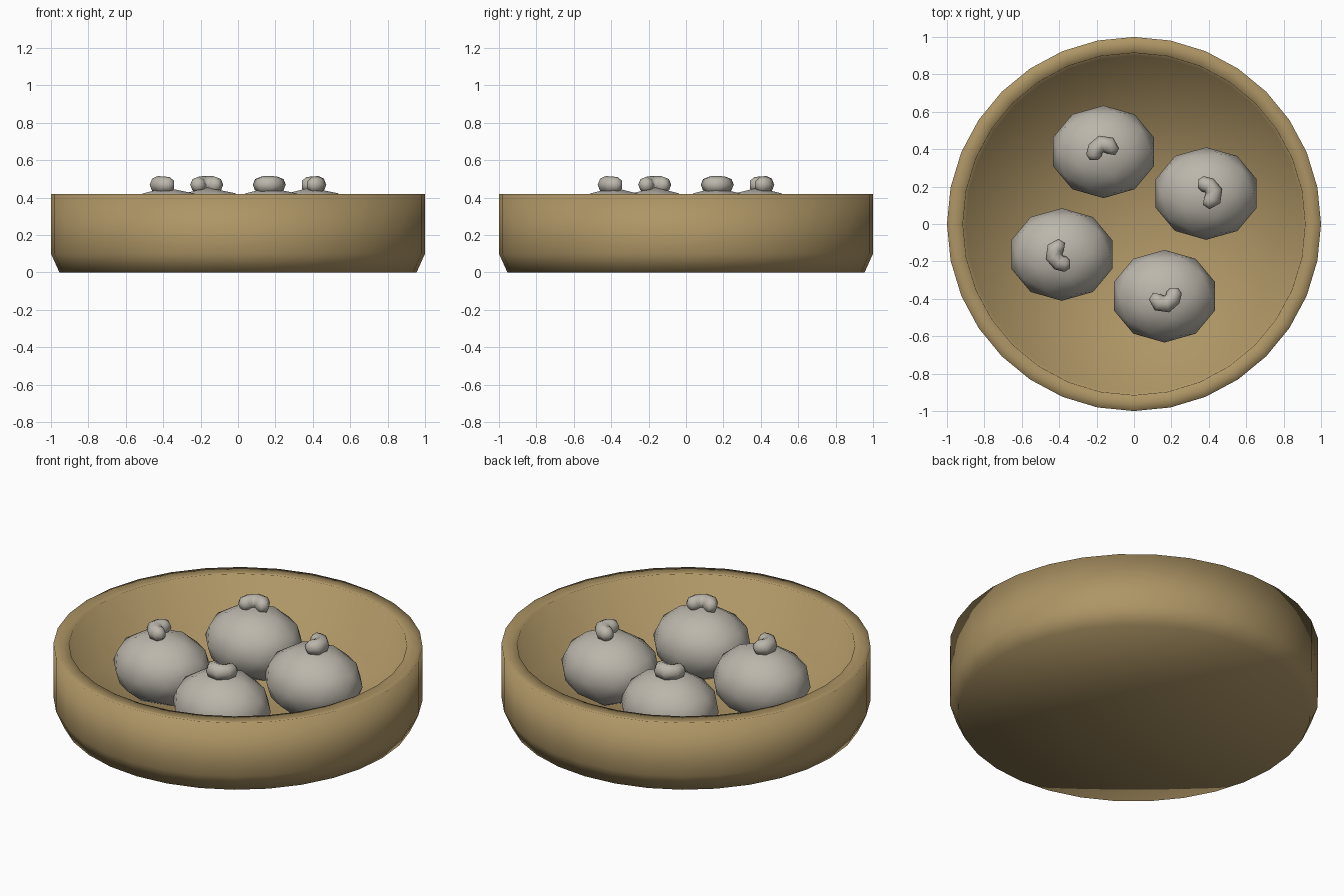
import bpy, bmesh, math
from mathutils import Vector, Matrix

if "Cube" in bpy.data.objects:
    bpy.data.objects.remove(bpy.data.objects["Cube"])


def material(name, rgb):
    m = bpy.data.materials.new(name)
    m.diffuse_color = (*rgb, 1)
    m.use_nodes = True
    m.node_tree.nodes["Principled BSDF"].inputs["Base Color"].default_value = m.diffuse_color
    return m


def finish(bm, name, mat):
    bmesh.ops.recalc_face_normals(bm, faces=bm.faces)
    for f in bm.faces:
        f.smooth = True
    mesh = bpy.data.meshes.new(name)
    bm.to_mesh(mesh)
    bm.free()
    mesh.materials.append(mat)
    ob = bpy.data.objects.new(name, mesh)
    bpy.context.collection.objects.link(ob)
    return ob


bamboo = material("bamboo", (0.42, 0.30, 0.13))
dough = material("dough", (0.50, 0.47, 0.41))

# steamer basket: lathed profile with a shallow groove in the rim
profile = [(0, 0), (0.955, 0), (1.0, 0.1), (1.0, 0.42), (0.957, 0.41),
           (0.915, 0.42), (0.90, 0.075), (0, 0.075)]
bm = bmesh.new()
pts = [bm.verts.new((r, 0, z)) for r, z in profile]
edges = [bm.edges.new(p) for p in zip(pts, pts[1:])]
bmesh.ops.spin(bm, geom=pts + edges, cent=(0, 0, 0), axis=(0, 0, 1),
               angle=2 * math.pi, steps=32, use_duplicate=False)
bmesh.ops.remove_doubles(bm, verts=bm.verts, dist=1e-4)
finish(bm, "steamer_basket", bamboo)


def bun(name, x, y):
    bm = bmesh.new()
    bmesh.ops.create_icosphere(bm, subdivisions=2, radius=1)
    bmesh.ops.scale(bm, vec=(0.284, 0.2475, 0.203), verts=bm.verts)
    ob = finish(bm, name, dough)
    ob.location = (x, y, 0.25)


def knot(name, x, y, turn, sides=8):
    # curled pinch of dough: tapered tube along a C-shaped path
    path = [(-0.052, -0.045, 0.020), (-0.052, -0.020, 0.041), (-0.044, 0.015, 0.043),
            (-0.012, 0.042, 0.046), (0.028, 0.036, 0.046), (0.044, 0.008, 0.041),
            (0.040, -0.014, 0.020)]
    bm = bmesh.new()
    rings = []
    for i, (px, py, r) in enumerate(path):
        a, b = path[max(i - 1, 0)], path[min(i + 1, len(path) - 1)]
        side = Vector((a[1] - b[1], b[0] - a[0], 0)).normalized()
        ring = []
        for k in range(sides):
            t = 2 * math.pi * k / sides
            p = Vector((px, py, 0)) + side * (r * math.cos(t))
            p.z = r * 1.03 * math.sin(t)
            ring.append(bm.verts.new(p))
        rings.append(ring)
    for a, b in zip(rings, rings[1:]):
        for k in range(sides):
            n = (k + 1) % sides
            bm.faces.new((a[k], a[n], b[n], b[k]))
    bm.faces.new(rings[0])
    bm.faces.new(rings[-1])
    bmesh.ops.rotate(bm, verts=bm.verts, cent=(0, 0, 0),
                     matrix=Matrix.Rotation(turn, 3, 'Z'))
    ob = finish(bm, name, dough)
    ob.location = (x, y, 0.468)


# four buns, each a quarter turn around the basket
for i in range(4):
    turn = -i * math.pi / 2
    c = Matrix.Rotation(turn, 3, 'Z') @ Vector((-0.163, 0.386, 0))
    bun(f"bun_{i + 1}", c.x, c.y)
    knot(f"bun_knot_{i + 1}", c.x, c.y, turn)
